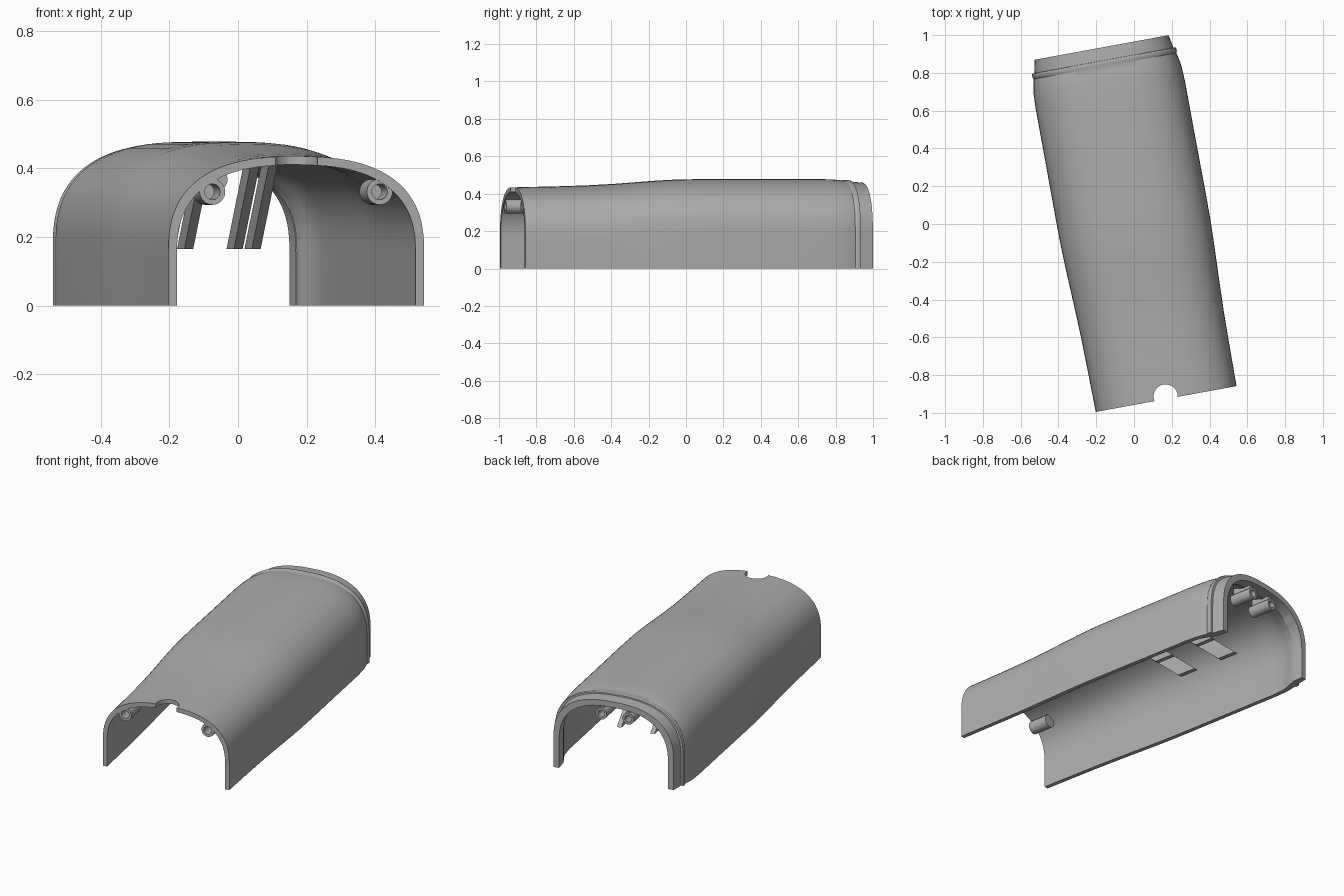
import bpy, bmesh, math
from mathutils import Vector

TURN = math.radians(10.4)   # the whole cover sits turned about z

cube = bpy.data.objects.get("Cube")
if cube:
    bpy.data.objects.remove(cube)

grey = bpy.data.materials.new("plain_grey")
grey.use_nodes = True
colour = (0.42, 0.42, 0.42, 1)
grey.diffuse_color = colour
grey.node_tree.nodes["Principled BSDF"].inputs["Base Color"].default_value = colour


def finish(name, bm, smooth=True):
    bmesh.ops.recalc_face_normals(bm, faces=bm.faces)
    mesh = bpy.data.meshes.new(name)
    bm.to_mesh(mesh)
    bm.free()
    mesh.materials.append(grey)
    obj = bpy.data.objects.new(name, mesh)
    bpy.context.collection.objects.link(obj)
    obj.rotation_euler.z = TURN
    if smooth:
        bpy.ops.object.select_all(action="DESELECT")
        obj.select_set(True)
        bpy.context.view_layer.objects.active = obj
        bpy.ops.object.shade_smooth_by_angle(angle=math.radians(30))
    return obj


def arch(v, half, top, steps=40):
    """Straight legs with a superelliptic crown."""
    spring = 0.36 * top
    pts = [Vector((half, v, 0))]
    for i in range(steps + 1):
        a = math.pi * i / steps
        c, s = math.cos(a), math.sin(a)
        x = math.copysign(abs(c) ** (2 / 2.55), c) * half
        pts.append(Vector((x, v, spring + (top - spring) * abs(s) ** (2 / 2.55))))
    pts.append(Vector((-half, v, 0)))
    return pts


def prism(name, outline, x, thick):
    """Plate in the length/height plane, centred on x."""
    bm = bmesh.new()
    face = bm.faces.new([bm.verts.new((x - thick / 2, v, z)) for v, z in outline])
    ext = bmesh.ops.extrude_face_region(bm, geom=[face])
    moved = [g for g in ext["geom"] if isinstance(g, bmesh.types.BMVert)]
    bmesh.ops.translate(bm, verts=moved, vec=(thick, 0, 0))
    return finish(name, bm, smooth=False)


def boss(name, x, v, z, length, direction, r=0.038, bore=0.023):
    """Hollow screw post along the length, open at its outer end."""
    bm = bmesh.new()
    profile = [(0, length), (r, length), (r, 0), (bore, 0), (bore, length * 0.8), (0, length * 0.8)]
    verts = [bm.verts.new((x + rad, v + direction * d, z)) for rad, d in profile]
    edges = [bm.edges.new(pair) for pair in zip(verts, verts[1:])]
    bmesh.ops.spin(bm, geom=verts + edges, cent=(x, v, z), axis=(0, 1, 0),
                   angle=math.tau, steps=32)
    bmesh.ops.remove_doubles(bm, verts=bm.verts, dist=1e-5)
    return finish(name, bm)


# Shell: position along length, half width, crown height, wall thickness
stations = [
    (-0.942, 0.379, 0.435, 0.025), (-0.75, 0.381, 0.438, 0.025),
    (-0.55, 0.384, 0.444, 0.025), (-0.40, 0.389, 0.452, 0.025),
    (-0.28, 0.394, 0.461, 0.025), (-0.16, 0.399, 0.470, 0.025),
    (-0.05, 0.402, 0.476, 0.025), (0.08, 0.403, 0.478, 0.025),
    (0.45, 0.402, 0.478, 0.025), (0.70, 0.402, 0.478, 0.025),
    (0.78, 0.398, 0.477, 0.028), (0.82, 0.391, 0.474, 0.034),
    (0.85, 0.384, 0.470, 0.040), (0.858, 0.388, 0.473, 0.046),
    (0.872, 0.389, 0.474, 0.050), (0.880, 0.386, 0.472, 0.050),
    (0.881, 0.373, 0.465, 0.040), (0.95, 0.361, 0.460, 0.034),
]
bm = bmesh.new()
loops = []
for v, half, top, wall in stations:
    pts = arch(v, half, top) + arch(v, half - wall, top - wall)[::-1]
    loops.append([bm.verts.new(p) for p in pts])
n = len(loops[0])
for a, b in zip(loops, loops[1:]):
    for i in range(n):
        j = (i + 1) % n
        bm.faces.new((a[i], a[j], b[j], b[i]))
for loop in (loops[0], loops[-1]):
    for i in range(n // 2 - 1):
        bm.faces.new((loop[i], loop[i + 1], loop[n - 2 - i], loop[n - 1 - i]))
shell = finish("shell", bm)

# Round cable notch in the front edge
bm = bmesh.new()
bmesh.ops.create_cone(bm, cap_ends=True, segments=48, radius1=0.064, radius2=0.064, depth=0.4)
bmesh.ops.translate(bm, verts=bm.verts, vec=(0, -0.928, 0.45))
cutter = finish("notch_cutter", bm, smooth=False)
cutter.hide_render = True
cutter.hide_set(True)
cut = shell.modifiers.new("notch", "BOOLEAN")
cut.object = cutter
cut.solver = "EXACT"
bpy.context.view_layer.objects.active = shell
bpy.ops.object.modifier_apply(modifier="notch")
bpy.data.objects.remove(cutter)

for side, word in ((1, "left"), (-1, "right")):
    # Screw posts
    boss(f"front_post_{word}", side * 0.248, -0.938, 0.332, 0.12, 1)
    boss(f"back_post_{word}", side * 0.081, 0.935, 0.368, 0.14, -1, 0.034, 0.02)
    # Rib tying the back post to the crown
    prism(f"back_post_rib_{word}", [(0.80, 0.395), (0.92, 0.395), (0.92, 0.432), (0.80, 0.445)],
          side * 0.081, 0.02)
    # Slanted hanging tabs
    for row, v in (("front", 0.31), ("rear", 0.60)):
        prism(f"{row}_tab_{word}", [(v - 0.06, 0.165), (v + 0.06, 0.165),
                                    (v - 0.27, 0.46), (v - 0.39, 0.46)], side * 0.1, 0.026)
